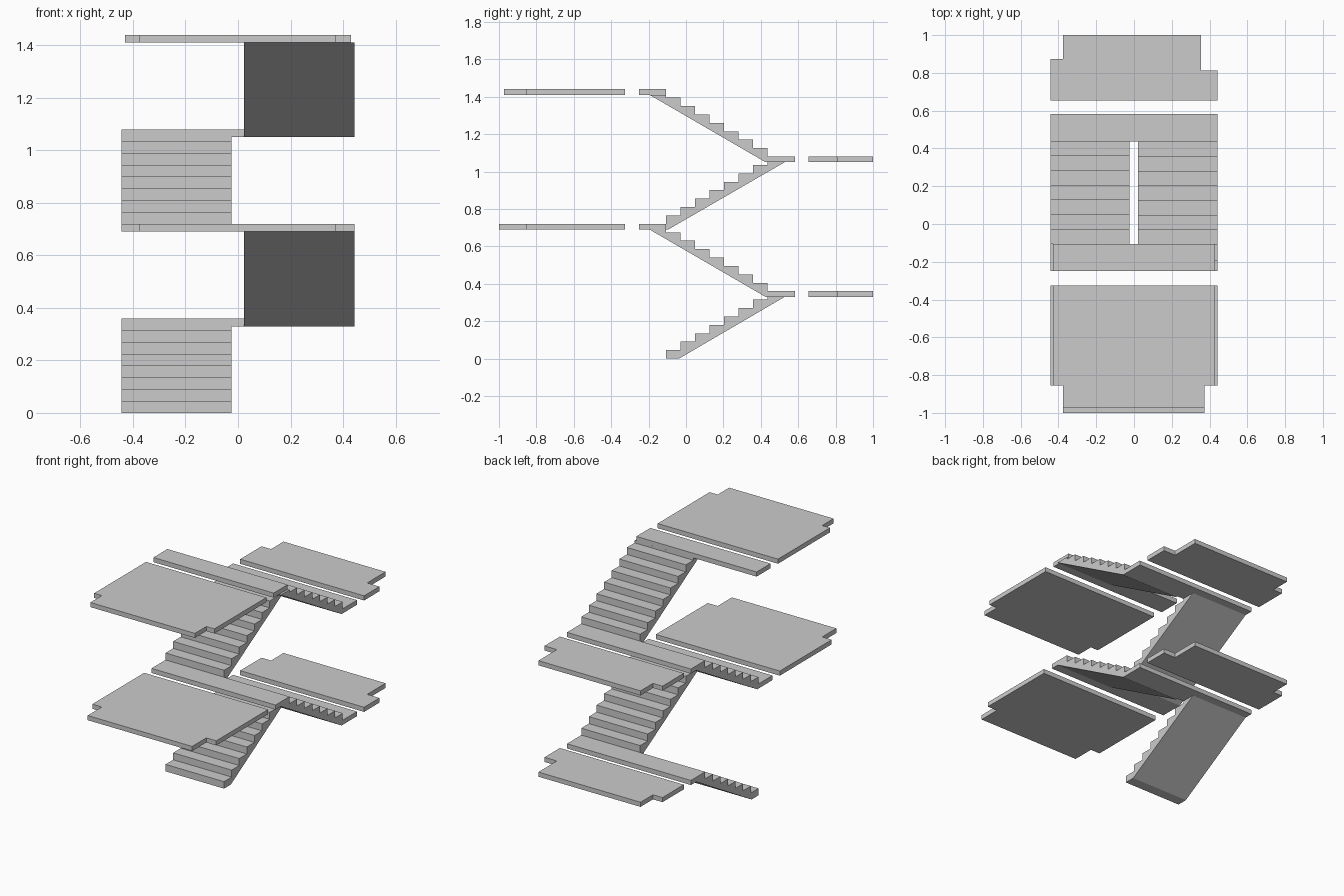
import bpy, bmesh
from mathutils import Vector

if "Cube" in bpy.data.objects:
    bpy.data.objects.remove(bpy.data.objects["Cube"])

RISE, RUN, THICK = 0.045, 0.0777, 0.03
STOREY, HALF = 0.72, 0.36
Y_FRONT, Y_BACK = -0.107, 0.437   # first and last riser


def prism(name, pts, offset):
    """Extrude a closed planar outline along the offset vector."""
    bm = bmesh.new()
    face = bm.faces.new([bm.verts.new(p) for p in pts])
    ext = bmesh.ops.extrude_face_region(bm, geom=[face])
    verts = [g for g in ext["geom"] if isinstance(g, bmesh.types.BMVert)]
    bmesh.ops.translate(bm, verts=verts, vec=Vector(offset))
    bmesh.ops.recalc_face_normals(bm, faces=bm.faces)
    me = bpy.data.meshes.new(name)
    bm.to_mesh(me)
    bm.free()
    ob = bpy.data.objects.new(name, me)
    bpy.context.collection.objects.link(ob)
    return ob


def slab(name, outline, top):
    prism(name, [(x, y, top - THICK) for x, y in outline], (0, 0, THICK))


def rect(x, y0, y1):
    return [(-x, y0), (x, y0), (x, y1), (-x, y1)]


def flight(name, x0, x1, y, d, z, foot, toe, head):
    """Sawtooth flight from riser y in direction d; its soffit runs toe to head."""
    prof = [(y, z + foot)]
    for i in range(7):
        h = z + RISE * (i + 1)
        prof += [(y + d * RUN * i, h), (y + d * RUN * (i + 1), h)]
    under = z + HALF - THICK
    prof += [(y + d * RUN * 7, under), (head, under), (toe, z + foot)]
    prism(name, [(x0, a, b) for a, b in prof], (x1 - x0, 0, 0))


for n in range(2):
    base = n * STOREY
    mid, top = base + HALF, base + STOREY
    w = 0.443 if n == 0 else 0.43          # the top floor is slightly narrower
    front = -1.0 if n == 0 else -0.972

    # stair flights
    if n == 0:
        flight("lower_flight_1", -0.443, -0.025, Y_FRONT, 1, base, 0, -0.037, 0.528)
    else:
        flight("lower_flight_2", -0.443, -0.025, Y_FRONT, 1, base, -THICK, -0.095, 0.528)
    flight(f"upper_flight_{n + 1}", 0.022, 0.443, Y_BACK, -1, mid, -THICK, 0.425, -0.195)

    # landings
    slab(f"back_landing_{n + 1}", rect(0.443, Y_BACK, 0.583), mid)
    slab(f"front_landing_{n + 1}", rect(w, -0.25, Y_FRONT), top)

    # notched floor slabs
    slab(f"back_floor_{n + 1}", [
        (-0.443, 0.655), (0.443, 0.655), (0.443, 0.812), (0.355, 0.812),
        (0.355, 1.0), (-0.375, 1.0), (-0.375, 0.873), (-0.443, 0.873)], mid)
    slab(f"front_floor_{n + 1}", [
        (-w, -0.325), (-w, -0.855), (-0.375, -0.855), (-0.375, front),
        (0.372, front), (0.372, -0.855), (w, -0.855), (w, -0.325)], top)
